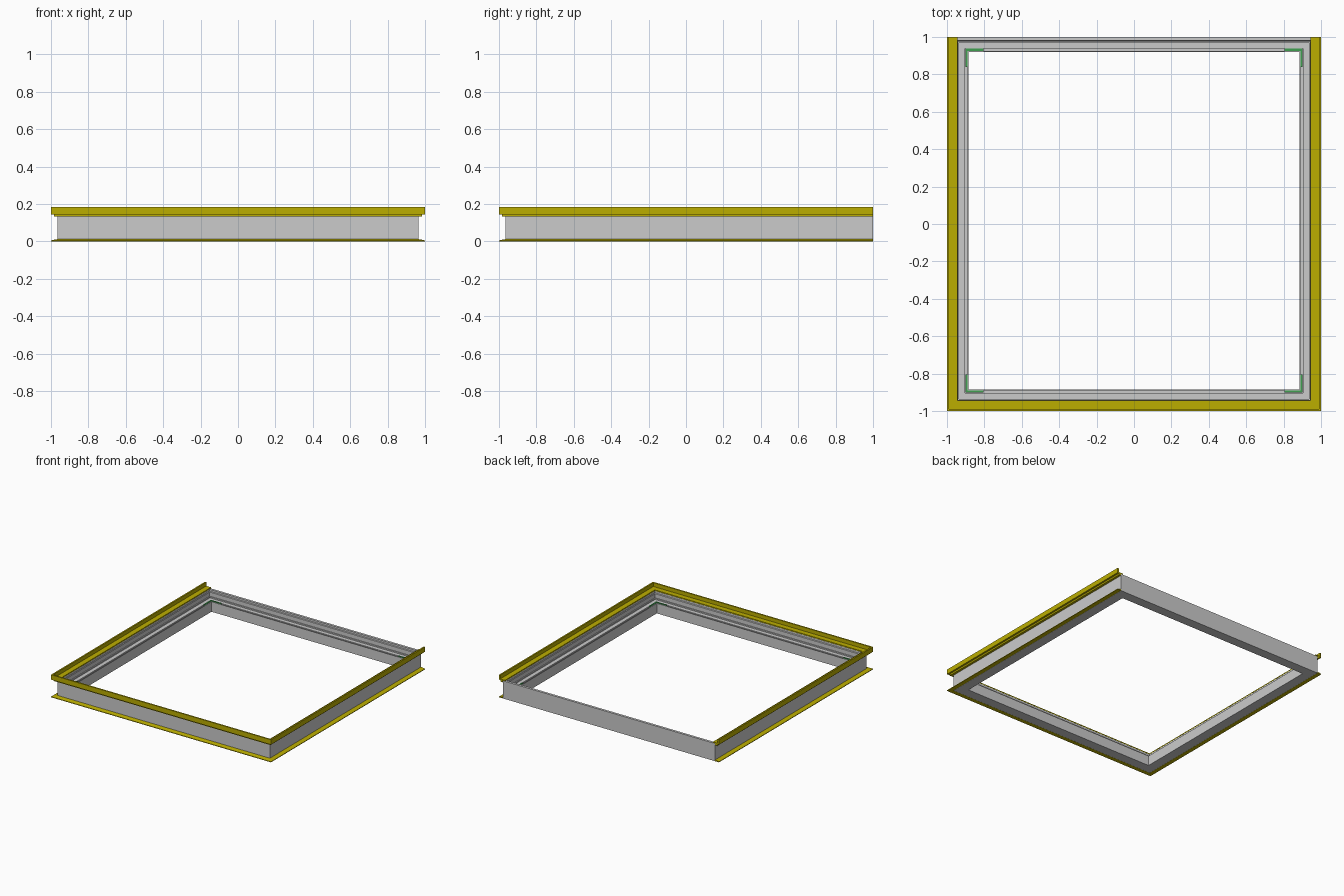
import bpy, bmesh

if "Cube" in bpy.data.objects:
    bpy.data.objects.remove(bpy.data.objects["Cube"])

# Body footprint: the back face sits flush, the other three sides carry flanges
L, R, F, B = -0.965, 0.965, -0.965, 1.0


def make_mat(name, col):
    m = bpy.data.materials.new(name)
    m.diffuse_color = col
    m.use_nodes = True
    m.node_tree.nodes["Principled BSDF"].inputs["Base Color"].default_value = m.diffuse_color
    return m


yellow = make_mat("yellow_edging", (0.50, 0.42, 0.0, 1))
green = make_mat("green_key", (0.05, 0.35, 0.08, 1))


def sweep(name, profile, closed, mat=None):
    """Sweep a (inward offset, z) profile round the footprint with mitred corners.
    Open sweeps run left, front and right and are cut square at the back."""
    bm = bmesh.new()
    rings = []
    for sx, sy in ((-1, 1), (-1, -1), (1, -1), (1, 1)):
        ring = []
        for u, z in profile:
            x = L + u if sx < 0 else R - u
            if sy < 0:
                y = F + u
            else:
                y = B - u if closed else B
            ring.append(bm.verts.new((x, y, z)))
        rings.append(ring)
    n = len(profile)
    for i in range(4 if closed else 3):
        a, b = rings[i], rings[(i + 1) % 4]
        for j in range(n):
            k = (j + 1) % n
            bm.faces.new((a[j], a[k], b[k], b[j]))
    if not closed:
        bm.faces.new(rings[0])
        bm.faces.new(rings[-1])
    finish(name, bm, mat)


def finish(name, bm, mat):
    bmesh.ops.recalc_face_normals(bm, faces=bm.faces)
    me = bpy.data.meshes.new(name)
    bm.to_mesh(me)
    bm.free()
    ob = bpy.data.objects.new(name, me)
    bpy.context.collection.objects.link(ob)
    if mat:
        me.materials.append(mat)


# Main frame: tall outer web, stepped ledge, narrow channel and inner lip
sweep("frame_body", [
    (0, 0), (0.08, 0), (0.08, 0.082), (0.075, 0.082), (0.075, 0.05),
    (0.062, 0.05), (0.062, 0.082), (0.03, 0.082), (0.03, 0.092),
    (0.024, 0.092), (0.024, 0.125), (0.02, 0.13), (0.02, 0.145), (0, 0.145),
], True)

# Yellow top edging: stepped shelf with an upright outer rim
sweep("top_edging", [
    (0.02, 0.146), (0.02, 0.154), (-0.023, 0.154), (-0.023, 0.185),
    (-0.035, 0.185), (-0.035, 0.145), (-0.02, 0.145), (-0.02, 0.132),
    (-0.001, 0.132), (-0.001, 0.146),
], False, yellow)

# Yellow bottom flange, tapering to a thin outer edge
sweep("bottom_flange", [
    (-0.001, 0), (-0.001, 0.012), (-0.012, 0.010), (-0.035, 0.005), (-0.035, 0),
], False, yellow)

# Green L-shaped corner keys lying in the channel
ARM, U0, U1 = 0.16, 0.063, 0.0745
for sx in (-1, 1):
    for sy in (-1, 1):
        cx, cy = (L if sx < 0 else R), (F if sy < 0 else B)
        bm = bmesh.new()
        outline = [(U0, U0), (ARM, U0), (ARM, U1), (U1, U1), (U1, ARM), (U0, ARM)]
        face = bm.faces.new([bm.verts.new((cx - sx * p, cy - sy * q, 0.051))
                             for p, q in outline])
        ext = bmesh.ops.extrude_face_region(bm, geom=[face])
        top = [v for v in ext["geom"] if isinstance(v, bmesh.types.BMVert)]
        bmesh.ops.translate(bm, verts=top, vec=(0, 0, 0.036))
        finish("corner_key_%s_%s" % ("left" if sx < 0 else "right",
                                     "front" if sy < 0 else "back"), bm, green)
